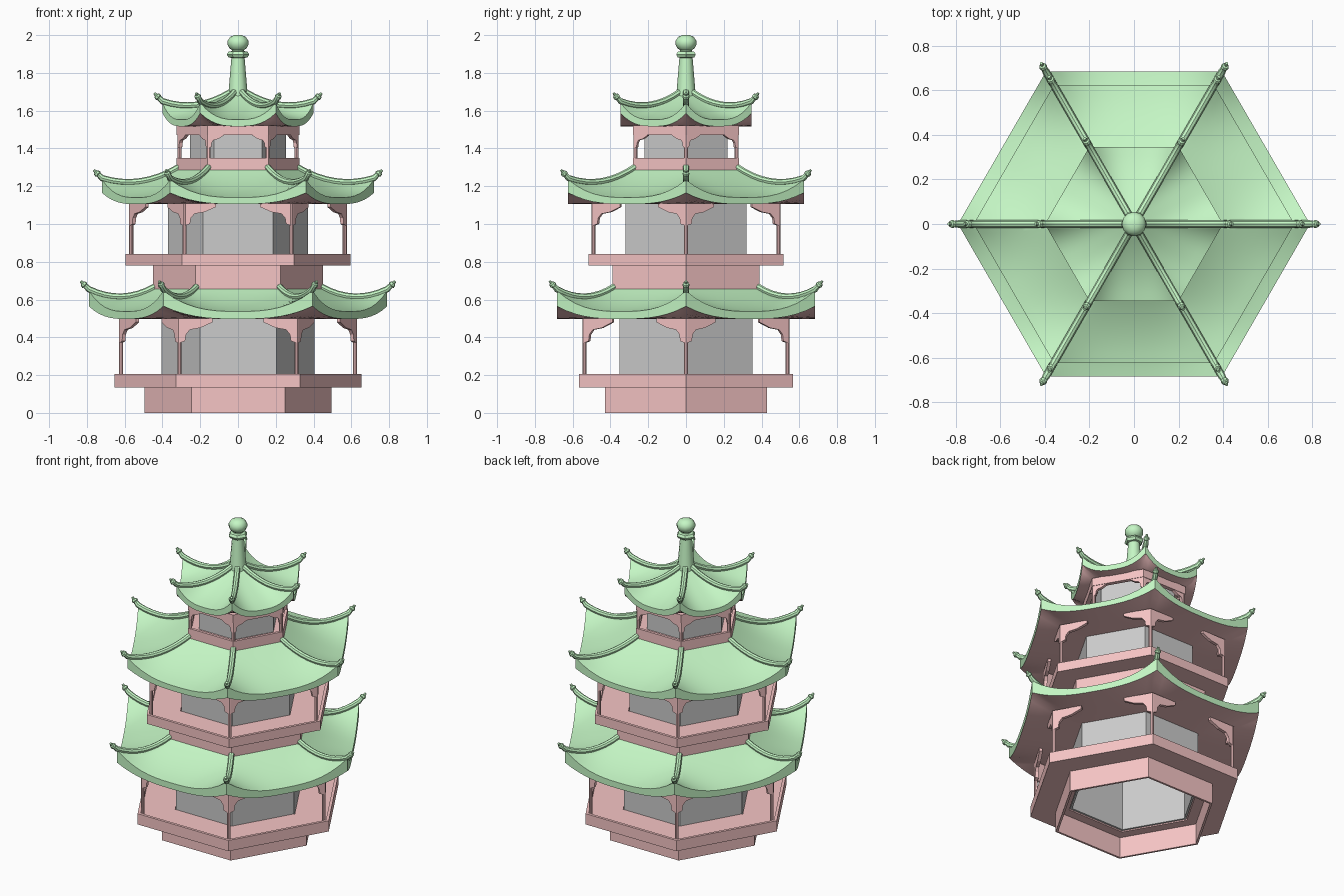
import bpy, bmesh
from math import cos, sin, pi, radians

if "Cube" in bpy.data.objects:
    bpy.data.objects.remove(bpy.data.objects["Cube"])


def material(name, rgb):
    m = bpy.data.materials.new(name)
    m.diffuse_color = (*rgb, 1)
    m.use_nodes = True
    m.node_tree.nodes["Principled BSDF"].inputs["Base Color"].default_value = m.diffuse_color
    return m


GREEN = material("green_tile", (0.56, 0.93, 0.56))
RED = material("red_timber", (0.92, 0.56, 0.56))


def make(name, verts, faces, mat=None, copies=1, smooth=False, recalc=True):
    """Mesh object, optionally repeated around the z axis."""
    bm = bmesh.new()
    for k in range(copies):
        c, s = cos(2 * pi * k / copies), sin(2 * pi * k / copies)
        vs = [bm.verts.new((x * c - y * s, x * s + y * c, z)) for x, y, z in verts]
        for f in faces:
            bm.faces.new([vs[i] for i in f])
    bmesh.ops.remove_doubles(bm, verts=bm.verts, dist=0.0002)
    if recalc:
        bmesh.ops.recalc_face_normals(bm, faces=bm.faces)
    me = bpy.data.meshes.new(name)
    bm.to_mesh(me)
    bm.free()
    ob = bpy.data.objects.new(name, me)
    bpy.context.collection.objects.link(ob)
    if mat:
        me.materials.append(mat)
    if smooth:
        bpy.ops.object.select_all(action='DESELECT')
        ob.select_set(True)
        bpy.context.view_layer.objects.active = ob
        bpy.ops.object.shade_smooth_by_angle(angle=radians(35))
    return ob


def lathe(name, prof, mat=None, segs=6, closed=True, smooth=False):
    """Revolve an (r, z) profile; open profiles get end caps."""
    n = len(prof)
    verts = [(r * cos(2 * pi * j / segs), r * sin(2 * pi * j / segs), z)
             for r, z in prof for j in range(segs)]
    faces = [(i * segs + j, (i + 1) % n * segs + j,
              (i + 1) % n * segs + (j + 1) % segs, i * segs + (j + 1) % segs)
             for i in range(n if closed else n - 1) for j in range(segs)]
    if not closed:
        faces += [tuple(range(segs)), tuple(range((n - 1) * segs, n * segs))]
    return make(name, verts, faces, mat, smooth=smooth)


def tube(name, r, z0, z1, mat=None, t=0.015):
    lathe(name, [(r - t, z0), (r, z0), (r, z1), (r - t, z1)], mat)


def sector_grid(name, rows, mat):
    """Rows of (radius, z, corner rise) lofted across one sixth, then repeated."""
    m = 14
    verts = []
    for r, z, rise in rows:
        for j in range(m + 1):
            t = j / m
            verts.append((r * (1 - t / 2), r * t * sin(pi / 3),
                          z + rise * abs(2 * t - 1) ** 2.8))
    w = m + 1
    faces = [(i * w + j, (i + 1) * w + j, (i + 1) * w + j + 1, i * w + j + 1)
             for i in range(len(rows) - 1) for j in range(m)]
    make(name, verts, faces, mat, 6, True, False)


def roof(tag, r_in, z_in, r_out, z_eave, thick, rise_top, rise_low, r_wall):
    n = 8

    def top(u):
        f = u * (1.6 - 0.6 * u)
        return (r_in + (r_out - r_in) * u,
                z_in + (z_eave + thick - z_in) * f, rise_top * u * u)
    # curved tiles with the eave edge
    rows = [top(i / n) for i in range(n + 1)] + [(r_out, z_eave, rise_low)]
    sector_grid(tag + "_roof_tiles", rows, GREEN)
    # timber soffit below
    rows = [(r_out + (r_wall - r_out) * i / 5, z_eave, rise_low * (1 - i / 5) ** 2)
            for i in range(6)]
    sector_grid(tag + "_roof_soffit", rows, RED)
    # upswept corner ridges with a small bead at the tip
    path = []
    for i in range(n + 1):
        r, z, rise = top(i / n)
        path.append((r, z + rise + 0.008, 0.017))
    r, z, _ = path[-1]
    path += [(r + 0.018, z + 0.018, 0.014), (r + 0.022, z + 0.021, 0.019),
             (r + 0.031, z + 0.030, 0.016), (r + 0.034, z + 0.033, 0.009),
             (r + 0.043, z + 0.043, 0.007)]
    verts, faces, s = [], [], 8
    for i, (r, z, rad) in enumerate(path):
        a, b = path[max(i - 1, 0)], path[min(i + 1, len(path) - 1)]
        dx, dz = b[0] - a[0], b[1] - a[1]
        d = (dx * dx + dz * dz) ** 0.5
        for j in range(s):
            c, q = rad * cos(2 * pi * j / s), rad * sin(2 * pi * j / s)
            verts.append((r - c * dz / d, q, z + c * dx / d))
    for i in range(len(path) - 1):
        faces += [(i * s + j, (i + 1) * s + j, (i + 1) * s + (j + 1) % s,
                   i * s + (j + 1) % s) for j in range(s)]
    faces += [tuple(range(s)), tuple(range(len(verts) - s, len(verts)))]
    make(tag + "_roof_ridges", verts, faces, GREEN, 6, True)


def platform(tag, r, z0, z1, hole):
    # tray with a narrow raised rim
    zf = z1 - 0.02
    lathe(tag + "_platform", [(hole, z0), (r, z0), (r, z1), (r - 0.02, z1),
                              (r - 0.02, zf), (hole, zf)], RED)


def columns(tag, r, z0, z1, sx, sz):
    s, rad = 8, 0.011
    verts = [(r + rad * cos(2 * pi * j / s), rad * sin(2 * pi * j / s), z)
             for z in (z0, z1) for j in range(s)]
    faces = [(j, (j + 1) % s, s + (j + 1) % s, s + j) for j in range(s)]
    faces += [tuple(range(s)), tuple(range(s, 2 * s))]
    make(tag + "_columns", verts, faces, RED, 6, True)
    # stepped brackets along both neighbouring sides
    prof = [(0, 0), (.175, 0), (.175, -.02), (.11, -.05), (.055, -.06),
            (.035, -.085), (.03, -.12), (0, -.13)]
    n = len(prof)
    verts, faces = [], []
    for side in (1, -1):
        o = len(verts)
        ax, ay = cos(2 * pi / 3), side * sin(2 * pi / 3)
        for off in (-0.01, 0.01):
            verts += [(r + ax * d * sx - ay * off, ay * d * sx + ax * off, z1 + h * sz)
                      for d, h in prof]
        faces += [tuple(range(o, o + n)), tuple(range(o + n, o + 2 * n))]
        faces += [(o + j, o + (j + 1) % n, o + n + (j + 1) % n, o + n + j)
                  for j in range(n)]
    make(tag + "_brackets", verts, faces, RED, 6)


# lower storey
tube("lower_base", 0.495, 0, 0.137, RED)
platform("lower", 0.655, 0.135, 0.205, 0.41)
tube("lower_wall", 0.405, 0.14, 0.50)
columns("lower", 0.62, 0.18, 0.50, 1, 1)
roof("lower", 0.44, 0.66, 0.79, 0.497, 0.04, 0.11, 0.068, 0.39)

# middle storey
tube("middle_base", 0.45, 0.62, 0.782, RED)
platform("middle", 0.595, 0.78, 0.84, 0.375)
tube("middle_wall", 0.37, 0.785, 1.108)
columns("middle", 0.565, 0.815, 1.108, 0.95, 0.9)
roof("middle", 0.31, 1.295, 0.72, 1.105, 0.035, 0.095, 0.06, 0.355)

# upper storey
platform("upper", 0.325, 1.25, 1.35, 0.25)
tube("upper_wall", 0.255, 1.29, 1.52)
columns("upper", 0.31, 1.32, 1.48, 0.45, 0.6)
tube("upper_header", 0.325, 1.47, 1.522, RED, 0.03)
roof("upper", 0.04, 1.69, 0.40, 1.517, 0.035, 0.09, 0.07, 0.24)

# spire with collar and ball
lathe("spire", [(0.058, 1.62), (0.05, 1.70), (0.035, 1.88), (0.03, 1.93)],
      GREEN, 12, False, True)
lathe("spire_collar", [(0.03, 1.878), (0.05, 1.882), (0.06, 1.897),
                       (0.05, 1.912), (0.03, 1.916)], GREEN, 6, False)
lathe("spire_ball", [(0.028, 1.918), (0.045, 1.93), (0.055, 1.95), (0.055, 1.97),
                     (0.042, 1.99), (0.02, 2.0)], GREEN, 12, False, True)
